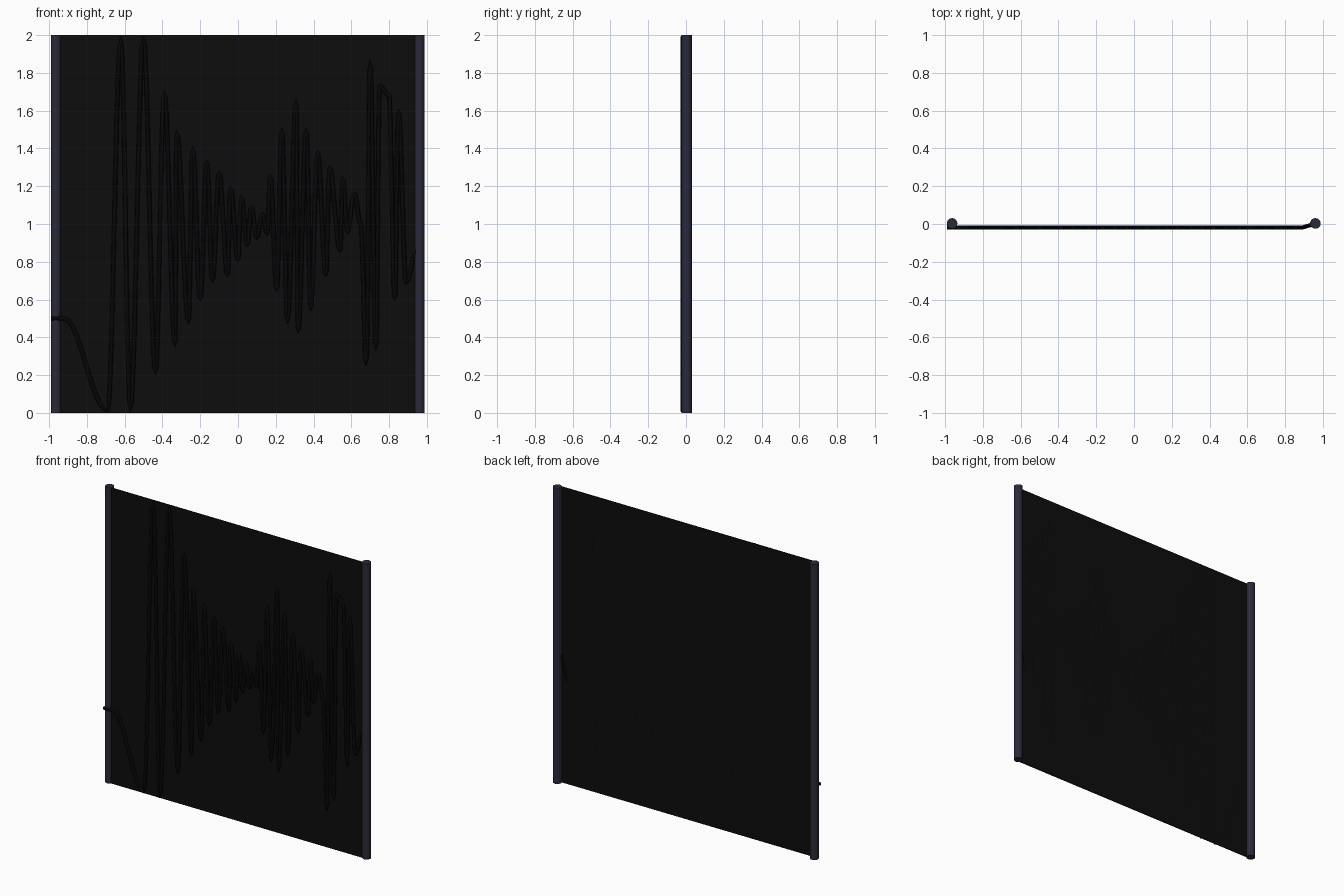
import bpy, math

if "Cube" in bpy.data.objects:
    bpy.data.objects.remove(bpy.data.objects["Cube"])


def material(name, rgb):
    m = bpy.data.materials.new(name)
    m.diffuse_color = (*rgb, 1)
    m.use_nodes = True
    m.node_tree.nodes["Principled BSDF"].inputs["Base Color"].default_value = m.diffuse_color
    return m


POLE = material("dark_blue_grey", (0.023, 0.023, 0.042))
SHEET = material("black_sheet", (0.004, 0.004, 0.004))
WIRE = material("black_wire", (0.002, 0.002, 0.002))

# Side poles
for name, x in (("left_pole", -0.963), ("right_pole", 0.96)):
    bpy.ops.mesh.primitive_cylinder_add(vertices=24, radius=0.028, depth=2,
                                        location=(x, 0.003, 1))
    pole = bpy.context.object
    pole.name = name
    pole.data.materials.append(POLE)
    bpy.ops.object.shade_smooth_by_angle()

# Thin sheet stretched between the poles
bpy.ops.mesh.primitive_cube_add(size=1, location=(0, -0.011, 1))
sheet = bpy.context.object
sheet.name = "sheet"
sheet.scale = (1.9, 0.005, 2)
sheet.data.materials.append(SHEET)

# Turning points (x, z) of the oscillating wire
turns = [(-0.99, .5), (-.92, .5), (-.69, .012), (-.62, 1.988), (-.57, .012),
         (-.50, 1.988), (-.437, .21), (-.39, 1.7), (-.333, .36), (-.325, 1.49),
         (-.262, .48), (-.24, 1.4), (-.20, .6), (-.165, 1.33), (-.135, .7),
         (-.10, 1.27), (-.055, .73), (-.04, 1.19), (0, .81), (.018, 1.14),
         (.05, .89), (.07, 1.09), (.10, .93), (.13, 1.05), (.155, .95),
         (.172, 1.25), (.205, .65), (.232, 1.5), (.262, .48), (.308, 1.65),
         (.318, .43), (.362, 1.5), (.385, .55), (.422, 1.38), (.465, .73),
         (.485, 1.3), (.54, .86), (.555, 1.24), (.58, .96), (.615, 1.16),
         (.65, 1.0), (.68, .26), (.70, 1.86), (.73, .34), (.75, 1.73),
         (.80, 1.68), (.83, .6), (.85, 1.6), (.89, .69), (.95, .88)]

# Wire path: ease between the turning points
STEPS = 10
path = []
for (x0, z0), (x1, z1) in zip(turns, turns[1:]):
    for i in range(STEPS):
        t = i / STEPS
        path.append((x0 + (x1 - x0) * t, z0 + (z1 - z0) * (1 - math.cos(math.pi * t)) / 2))
path.append(turns[-1])

curve = bpy.data.curves.new("wave_wire", "CURVE")
curve.dimensions = "3D"
curve.bevel_depth = 0.011
curve.bevel_resolution = 2
curve.use_fill_caps = True
spline = curve.splines.new("POLY")
spline.points.add(len(path) - 1)
for p, (x, z) in zip(spline.points, path):
    y = -0.019 + 0.018 * max(0, (x - 0.89) / 0.06)
    p.co = (x, y, z, 1)
wire = bpy.data.objects.new("wave_wire", curve)
wire.data.materials.append(WIRE)
bpy.context.collection.objects.link(wire)
